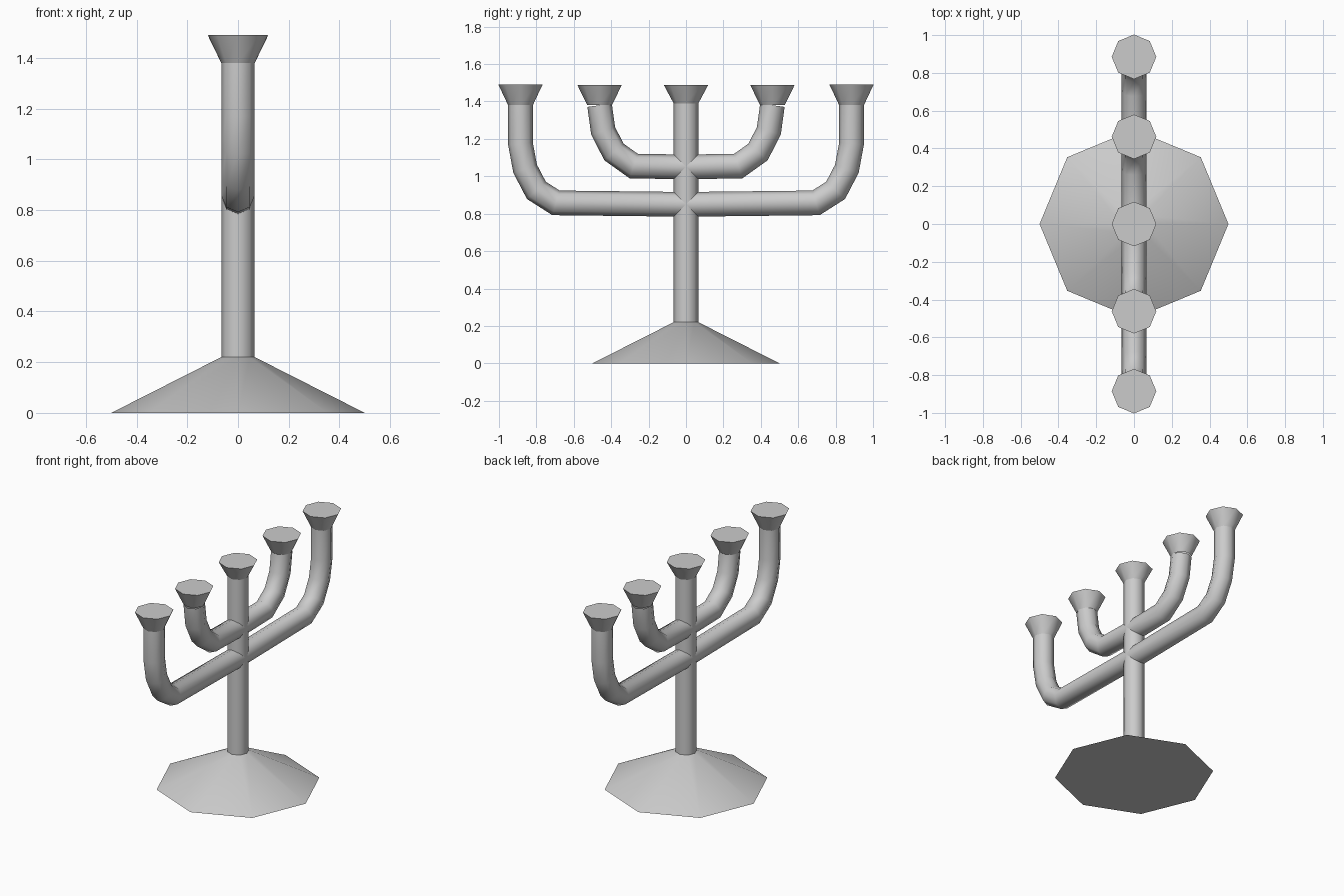
import bpy, bmesh, math
from mathutils import Vector

if "Cube" in bpy.data.objects:
    bpy.data.objects.remove(bpy.data.objects["Cube"])

SIDES = 8
R = 0.066        # tube radius
CUP_R = 0.118    # cup rim radius


def sweep(name, path, radii, cap_start=False, cap_end=False):
    """Sweep an octagon along a path of (y, z) points, mitred at the bends."""
    pts = [Vector((0, y, z)) for y, z in path]
    bm = bmesh.new()
    rings = []
    for i, (p, r) in enumerate(zip(pts, radii)):
        d_in = (p - pts[i - 1]).normalized() if i else (pts[1] - p).normalized()
        d_out = (pts[i + 1] - p).normalized() if i < len(pts) - 1 else d_in
        t = (d_in + d_out).normalized()
        side = Vector((0, t.z, -t.y)) / max(t.dot(d_in), 0.5)
        ring = []
        for k in range(SIDES):
            a = 2 * math.pi * k / SIDES
            ring.append(bm.verts.new(p + Vector((r * math.cos(a), 0, 0)) + side * r * math.sin(a)))
        rings.append(ring)
    for a, b in zip(rings, rings[1:]):
        for k in range(SIDES):
            n = (k + 1) % SIDES
            bm.faces.new((a[k], a[n], b[n], b[k]))
    if cap_start:
        bm.faces.new(rings[0][::-1])
    if cap_end:
        bm.faces.new(rings[-1])
    bmesh.ops.recalc_face_normals(bm, faces=bm.faces)
    mesh = bpy.data.meshes.new(name)
    bm.to_mesh(mesh)
    bm.free()
    obj = bpy.data.objects.new(name, mesh)
    bpy.context.collection.objects.link(obj)
    bpy.ops.object.select_all(action='DESELECT')
    obj.select_set(True)
    bpy.context.view_layer.objects.active = obj
    bpy.ops.object.shade_smooth_by_angle(angle=math.radians(50))
    return obj


# Base, stem and centre cup
sweep("base", [(0, 0), (0, 0.22)], [0.5, R], cap_start=True, cap_end=True)
sweep("stem", [(0, 0.22), (0, 1.39)], [R, R])
sweep("centre_cup", [(0, 1.39), (0, 1.487)], [R, CUP_R], cap_end=True)

# Curved arms with cups, on both sides
arms = {
    "lower": ([(0, 0.85), (0.695, 0.858), (0.80, 0.925), (0.86, 1.04),
               (0.885, 1.175), (0.885, 1.38)], 1.49),
    "upper": ([(0, 1.05), (0.28, 1.055), (0.385, 1.13), (0.443, 1.243),
               (0.462, 1.38)], 1.487),
}
for level, (path, top) in arms.items():
    for label, s in (("left", -1), ("right", 1)):
        pts = [(y * s, z) for y, z in path]
        sweep(f"{level}_arm_{label}", pts, [R] * len(pts))
        y, z = pts[-1]
        sweep(f"{level}_cup_{label}", [(y, z), (y, top)], [R, CUP_R], cap_end=True)
